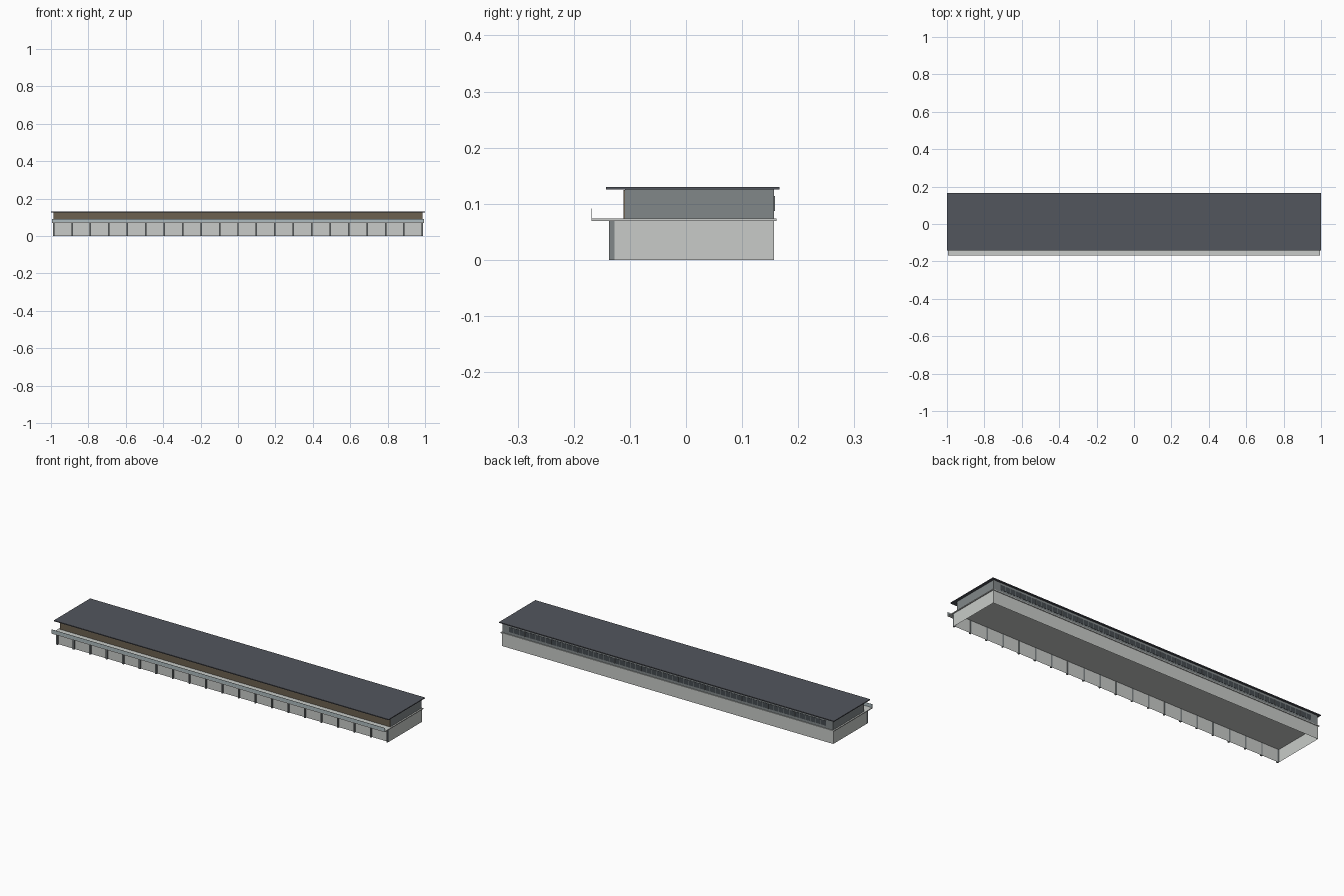
import bpy

old = bpy.data.objects.get("Cube")
if old:
    bpy.data.objects.remove(old, do_unlink=True)


def material(name, rgb):
    m = bpy.data.materials.new(name)
    m.use_nodes = True
    m.diffuse_color = (*rgb, 1)
    m.node_tree.nodes["Principled BSDF"].inputs["Base Color"].default_value = (*rgb, 1)
    return m


pale = material("pale concrete", (0.58, 0.60, 0.58))
grey = material("grey cladding", (0.22, 0.245, 0.25))
slate = material("slate roof", (0.085, 0.092, 0.11))
wood = material("brown timber", (0.15, 0.12, 0.08))
rail_blue = material("blue grey railing", (0.42, 0.50, 0.52))
glass = material("dark glass", (0.06, 0.07, 0.08))


def box(name, x, y, z, mat, open_faces=()):
    """Box between the given x, y and z ranges, without the listed faces."""
    verts = [(a, b, c) for a in x for b in y for c in z]
    faces = {"left": (4, 6, 7, 5), "right": (0, 1, 3, 2), "front": (0, 4, 5, 1),
             "back": (2, 3, 7, 6), "top": (1, 5, 7, 3), "bottom": (0, 2, 6, 4)}
    mesh = bpy.data.meshes.new(name)
    mesh.from_pydata(verts, [], [f for k, f in faces.items() if k not in open_faces])
    mesh.materials.append(mat)
    obj = bpy.data.objects.new(name, mesh)
    bpy.context.collection.objects.link(obj)
    return obj


def repeat(obj, count, step):
    mod = obj.modifiers.new("row", "ARRAY")
    mod.count = count
    mod.use_relative_offset = False
    mod.use_constant_offset = True
    mod.constant_offset_displace = (step, 0, 0)


END = 0.99
BAYS = 20
BAY = (2 * END - 0.008) / BAYS

# Ground floor: hollow shell, open underneath, with a row of front columns
box("ground_floor_walls", (-END, END), (-0.128, 0.157), (0, 0.07), pale, ("top", "bottom"))
column = box("front_columns", (-END, -END + 0.008), (-0.137, -0.127), (0, 0.069), grey)
repeat(column, BAYS + 1, BAY)

# Deck and balcony
box("balcony_slab", (-0.995, 0.995), (-0.168, 0.161), (0.069, 0.0735), pale)
box("balcony_railing", (-0.995, 0.995), (-0.1685, -0.1675), (0.0735, 0.092), rail_blue)

# Upper floor with a timber front
box("upper_floor_walls", (-0.987, 0.987), (-0.109, 0.157), (0.073, 0.126), grey)
box("timber_front", (-0.987, 0.987), (-0.111, -0.109), (0.0735, 0.125), wood)

# Rear window band with frame bars
box("rear_window_band", (-0.95, 0.95), (0.156, 0.158), (0.087, 0.114), glass)
bar = box("window_bars", (-0.95, -0.947), (0.157, 0.1587), (0.087, 0.114), grey)
repeat(bar, 61, 1.897 / 60)

# Flat overhanging roof
box("roof", (-1, 1), (-0.143, 0.167), (0.1255, 0.13), slate)
